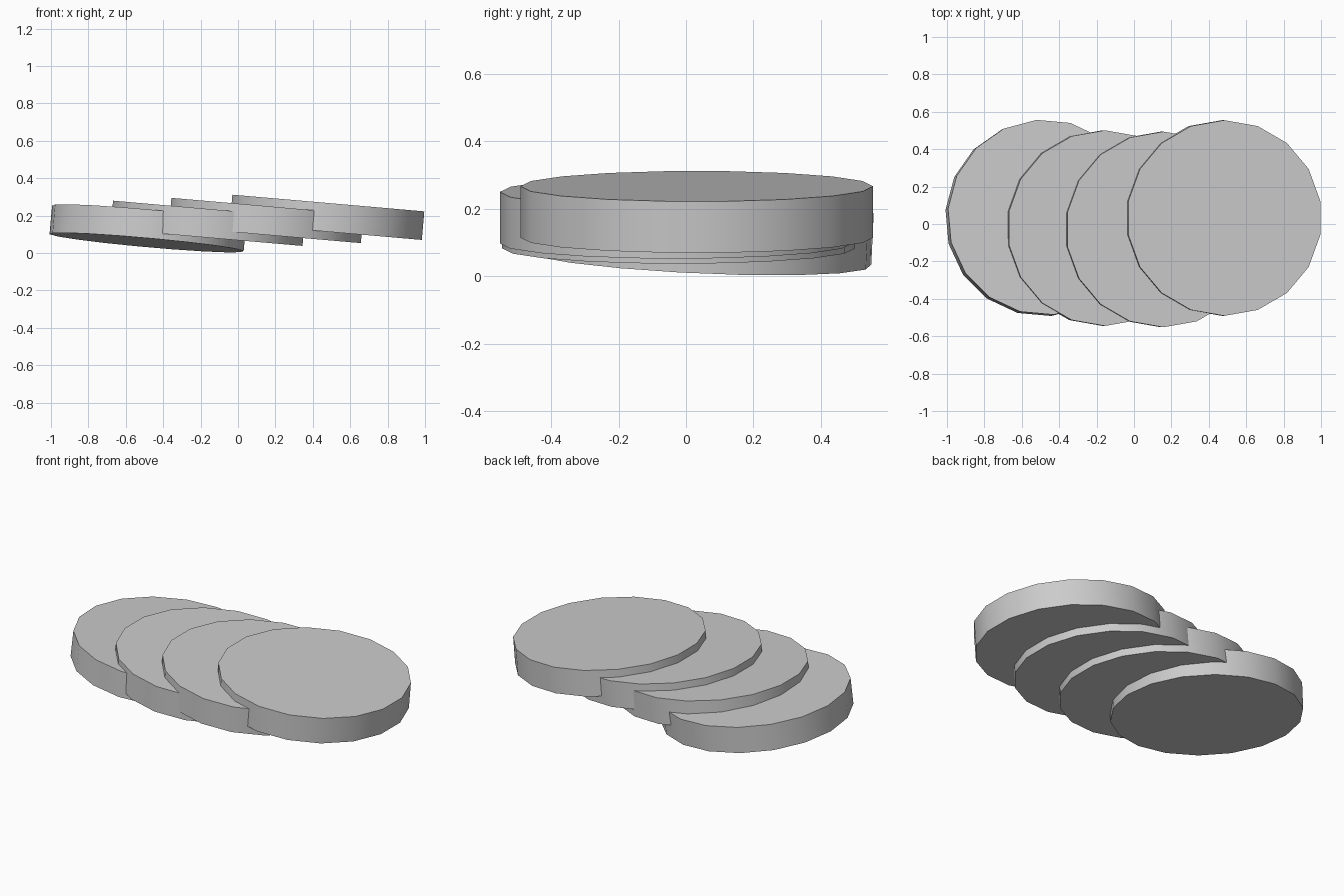
import bpy
from math import radians
from mathutils import Matrix, Vector

if "Cube" in bpy.data.objects:
    bpy.data.objects.remove(bpy.data.objects["Cube"])

RADIUS, THICK, SIDES = 0.523, 0.153, 18


def disc(name, top_centre, slope, spin=0):
    """Slab whose top face is centred on top_centre and falls by slope in x and y."""
    normal = Vector((slope[0], slope[1], 1)).normalized()
    tilt = Vector((0, 0, 1)).rotation_difference(normal).to_matrix().to_4x4()
    bpy.ops.mesh.primitive_cylinder_add(vertices=SIDES, radius=RADIUS, depth=THICK)
    ob = bpy.context.object
    ob.name = name
    centre = Vector(top_centre) - normal * THICK / 2
    ob.matrix_world = Matrix.Translation(centre) @ tilt @ Matrix.Rotation(radians(spin), 4, 'Z')
    bpy.ops.object.shade_smooth_by_angle(angle=radians(30))
    return ob


# Four overlapping slices, fanned along x; the first one leans and twists a little
disc("slice_1", (-0.475, 0.036, 0.208), (0.09, 0.047), 5)
disc("slice_2", (-0.155, -0.022, 0.235), (0.087, 0))
disc("slice_3", (0.157, -0.029, 0.250), (0.087, 0))
disc("slice_4", (0.483, 0.032, 0.267), (0.087, 0))
